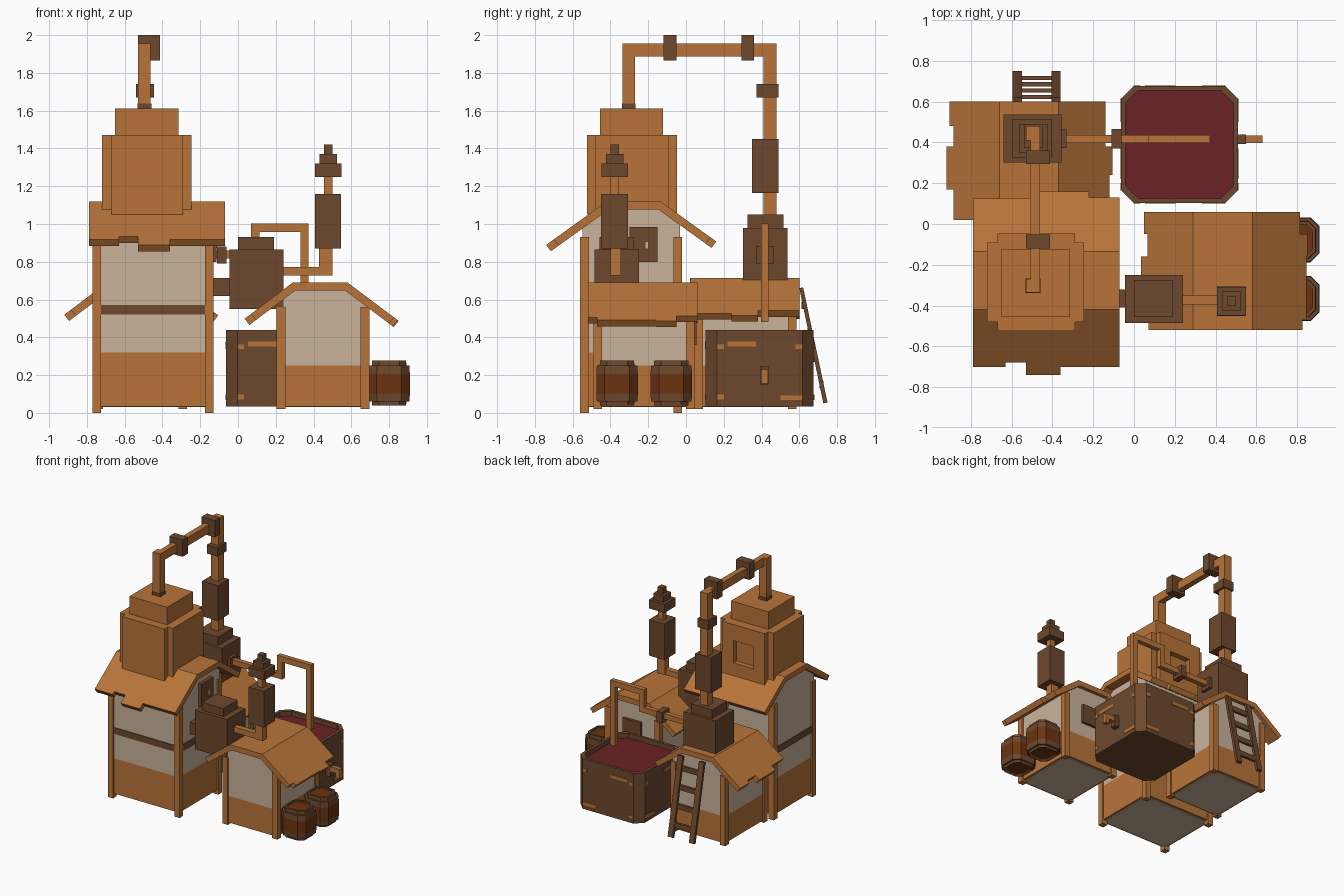
import bpy, bmesh, math
from mathutils import Vector

if "Cube" in bpy.data.objects:
    bpy.data.objects.remove(bpy.data.objects["Cube"])


def material(name, rgb):
    m = bpy.data.materials.new(name)
    m.diffuse_color = (*rgb, 1)
    m.use_nodes = True
    m.node_tree.nodes["Principled BSDF"].inputs["Base Color"].default_value = m.diffuse_color
    return m


WOOD = material("orange_wood", (0.48, 0.175, 0.042))
PLASTER = material("plaster", (0.59, 0.45, 0.33))
DARK = material("dark_brown", (0.155, 0.066, 0.027))
CASK = material("red_brown_wood", (0.15, 0.033, 0.005))
WINE = material("wine", (0.15, 0.016, 0.02))


def finish(name, bm, mats):
    bmesh.ops.recalc_face_normals(bm, faces=bm.faces)
    me = bpy.data.meshes.new(name)
    bm.to_mesh(me)
    bm.free()
    for m in mats:
        me.materials.append(m)
    ob = bpy.data.objects.new(name, me)
    bpy.context.collection.objects.link(ob)
    return ob


def skin(name, loops, mats, rule=None):
    """Join equal-length loops of points with quads and cap both ends."""
    bm = bmesh.new()
    rows = [[bm.verts.new(p) for p in loop] for loop in loops]
    n = len(rows[0])
    for a, b in zip(rows, rows[1:]):
        for i in range(n):
            bm.faces.new((a[i], a[(i + 1) % n], b[(i + 1) % n], b[i]))
    bm.faces.new(rows[0])
    bm.faces.new(rows[-1])
    if rule:
        for f in bm.faces:
            f.material_index = rule(f.calc_center_median())
    return finish(name, bm, mats)


def box(name, x0, x1, y0, y1, z0, z1, mat):
    return skin(name, [[(x0, y0, z), (x1, y0, z), (x1, y1, z), (x0, y1, z)] for z in (z0, z1)], [mat])


def extrude(name, profile, a0, a1, along, mat):
    """Extrude a (u, z) profile along x or y."""
    place = (lambda u, z, a: (a, u, z)) if along == 'x' else (lambda u, z, a: (u, a, z))
    return skin(name, [[place(u, z, a) for u, z in profile] for a in (a0, a1)], [mat])


def octagon(cx, cy, hx, hy, c, z):
    return [(cx + x, cy + y, z) for x, y in (
        (-hx + c, -hy), (hx - c, -hy), (hx, -hy + c), (hx, hy - c),
        (hx - c, hy), (-hx + c, hy), (-hx, hy - c), (-hx, -hy + c))]


# ---- houses: base, plaster gable, corner posts, ragged roof ----
def house(name, x0, x1, y0, y1, base, along, flat, top, slope, strips, post_top):
    p = 0.012
    box(name + "_base", x0 + p, x1 - p, y0 + p, y1 - p, 0.035, base, WOOD)
    u0, u1 = (x0 + p, x1 - p) if along == 'y' else (y0 + p, y1 - p)
    a0, a1 = (y0 + p, y1 - p) if along == 'y' else (x0 + p, x1 - p)
    f0, f1 = flat
    under = top - 0.035
    wall = [(u0, base), (u1, base), (u1, under - slope * (u1 - f1)),
            (f1, under), (f0, under), (u0, under - slope * (f0 - u0))]
    extrude(name + "_plaster_wall", wall, a0, a1, along, PLASTER)
    # underside of the house
    box(name + "_floor", x0 + 0.03, x1 - 0.03, y0 + 0.03, y1 - 0.03, 0.03, 0.04, PLASTER)
    w = 0.046
    for i, px in enumerate((x0, x1 - w)):
        for j, py in enumerate((y0, y1 - w)):
            box(f"{name}_post_{i}{j}", px, px + w, py, py + w, 0.0 if base > 0.3 else 0.02, post_top, WOOD)
    # roof strips with uneven eaves
    t = 0.042
    L = math.hypot(1, slope)
    nx, nz = t * slope / L, t / L
    k = (t - nz) / slope
    for i, (s0, s1, e0, e1) in enumerate(strips):
        z0, z1 = top - slope * (f0 - e0), top - slope * (e1 - f1)
        prof = [(e0, z0), (f0, top), (f1, top), (e1, z1), (e1 - nx, z1 - nz),
                (f1 - nx + k, top - t), (f0 + nx - k, top - t), (e0 + nx, z0 - nz)]
        extrude(f"{name}_roof_{i}", prof, s0, s1, along, WOOD)


house("tower", -0.77, -0.13, -0.56, -0.02, 0.32, 'x', (-0.42, -0.135), 1.12, 0.72,
      [(-0.79, -0.63, -0.70, 0.125), (-0.63, -0.53, -0.68, 0.125), (-0.53, -0.46, -0.74, 0.125),
       (-0.46, -0.36, -0.74, 0.16), (-0.36, -0.22, -0.70, 0.16), (-0.22, -0.07, -0.70, 0.13)], 0.93)
house("right_house", 0.205, 0.695, -0.49, 0.045, 0.25, 'y', (0.29, 0.58), 0.69, 0.75,
      [(-0.52, -0.47, 0.07, 0.825), (-0.47, -0.27, 0.07, 0.845), (-0.27, -0.16, 0.035, 0.845),
       (-0.16, -0.05, 0.065, 0.85), (-0.05, 0.06, 0.05, 0.815)], 0.56)
house("back_house", -0.76, -0.27, 0.045, 0.585, 0.25, 'y', (-0.66, -0.37), 0.715, 0.75,
      [(0.02, 0.17, -0.885, -0.12), (0.17, 0.24, -0.92, -0.12), (0.24, 0.38, -0.92, -0.105),
       (0.38, 0.48, -0.885, -0.14), (0.48, 0.60, -0.905, -0.14)], 0.58)

# tower belt beam and windows
box("tower_belt", -0.765, -0.135, -0.555, -0.025, 0.52, 0.57, DARK)
box("tower_window", -0.145, -0.115, -0.30, -0.15, 0.80, 0.985, DARK)
box("tower_window_glint", -0.116, -0.112, -0.215, -0.20, 0.87, 0.905, PLASTER)
box("back_window", 0.37, 0.53, 0.03, 0.055, 0.36, 0.51, DARK)

# ---- furnace on the tower, with an opening at the back ----
box("furnace_core", -0.72, -0.245, -0.48, -0.09, 1.0, 1.47, WOOD)
box("furnace_front", -0.67, -0.29, -0.525, -0.40, 1.05, 1.47, WOOD)
for n, (x0, x1, z0, z1) in {"left": (-0.39, -0.29, 1.0, 1.47), "right": (-0.67, -0.57, 1.0, 1.47),
                            "bottom": (-0.57, -0.39, 1.0, 1.16), "top": (-0.57, -0.39, 1.34, 1.47)}.items():
    box("furnace_opening_" + n, x0, x1, -0.09, -0.047, z0, z1, WOOD)
box("furnace_cap", -0.65, -0.315, -0.455, -0.123, 1.47, 1.612, WOOD)

# ---- tall pipe from the furnace to the rear still ----
box("tall_pipe_riser", -0.53, -0.462, -0.335, -0.27, 1.60, 1.955, WOOD)
box("tall_pipe_riser_collar", -0.533, -0.459, -0.338, -0.267, 1.61, 1.637, DARK)
box("tall_pipe_top", -0.507, -0.462, -0.27, 0.41, 1.887, 1.955, WOOD)
box("tall_pipe_drop", -0.53, -0.462, 0.41, 0.48, 1.03, 1.955, WOOD)
for i, y in enumerate((-0.085, 0.327)):
    box(f"tall_pipe_collar_{i}", -0.53, -0.412, y - 0.034, y + 0.034, 1.865, 2.0, DARK)
box("tall_pipe_drop_collar", -0.54, -0.445, 0.373, 0.49, 1.67, 1.74, DARK)
box("tall_pipe_condenser", -0.565, -0.425, 0.35, 0.49, 1.165, 1.45, DARK)

# ---- rear still and its pipe to the vat ----
box("rear_still", -0.64, -0.355, 0.302, 0.537, 0.66, 0.98, DARK)
box("rear_still_cap", -0.595, -0.405, 0.325, 0.515, 0.98, 1.05, DARK)
box("rear_still_flange", -0.355, -0.33, 0.373, 0.463, 0.79, 0.88, DARK)
box("vat_pipe_feed", -0.34, 0.115, 0.398, 0.436, 0.817, 0.86, WOOD)
box("vat_pipe_collar", -0.11, -0.062, 0.37, 0.465, 0.79, 0.88, DARK)
box("vat_pipe_riser", 0.07, 0.115, 0.398, 0.436, 0.86, 1.003, WOOD)
box("vat_pipe_top", 0.115, 0.33, 0.398, 0.436, 0.957, 1.003, WOOD)
box("vat_pipe_spout", 0.33, 0.373, 0.398, 0.436, 0.48, 1.003, WOOD)

# ---- side still with its chimney above the right house ----
box("side_still", -0.045, 0.24, -0.485, -0.25, 0.55, 0.865, DARK)
box("side_still_cap", 0.0, 0.19, -0.457, -0.275, 0.865, 0.93, DARK)
box("side_still_flange", -0.15, -0.045, -0.41, -0.32, 0.62, 0.713, DARK)
box("side_still_pipe", 0.24, 0.43, -0.395, -0.35, 0.728, 0.772, WOOD)
box("side_chimney_pipe", 0.43, 0.50, -0.40, -0.345, 0.728, 0.88, WOOD)
box("side_chimney_condenser", 0.408, 0.546, -0.45, -0.307, 0.87, 1.16, DARK)
box("side_chimney_neck", 0.455, 0.50, -0.40, -0.355, 1.16, 1.25, WOOD)
for i, (h, z0, z1) in enumerate(((0.07, 1.25, 1.32), (0.046, 1.32, 1.37), (0.023, 1.37, 1.42))):
    box(f"side_chimney_cap_{i}", 0.478 - h, 0.478 + h, -0.378 - h, -0.378 + h, z0, z1, DARK)

# ---- wine vat: walls, wine, hoop pieces and tap ----
VX, VY, VH = 0.223, 0.39, 0.286
skin("vat", [octagon(VX, VY, VH - d, VH - d, 0.06, z) for d, z in
             ((0, 0.035), (0, 0.44), (0.022, 0.44), (0.022, 0.395))], [DARK])
skin("vat_wine", [octagon(VX, VY, VH - 0.02, VH - 0.02, 0.06, z) for z in (0.393, 0.402)], [WINE])
for i, (s0, s1, z) in enumerate(((-0.17, -0.02, 0.365), (0.19, 0.226, 0.35), (-0.226, -0.19, 0.35),
                                 (-0.226, -0.19, 0.085), (0.11, 0.226, 0.08))):
    for side in (-1, 1):
        e0, e1 = sorted((side * (VH - 0.01), side * (VH + 0.003)))
        box(f"vat_hoop_x_{i}_{side}", VX + e0, VX + e1, VY + s0, VY + s1, z - 0.013, z + 0.013, WOOD)
        box(f"vat_hoop_y_{i}_{side}", VX + s0, VX + s1, VY + e0, VY + e1, z - 0.013, z + 0.013, WOOD)
box("tap_base", 0.505, 0.55, 0.392, 0.438, 0.15, 0.245, DARK)
box("tap_spout", 0.55, 0.63, 0.397, 0.433, 0.19, 0.23, WOOD)
box("tap_mouth", 0.595, 0.63, 0.397, 0.433, 0.155, 0.19, WOOD)

# ---- barrels beside the right house ----
for i, y in enumerate((-0.365, -0.078)):
    rings = [(0.075, 0.05), (0.09, 0.04), (0.092, 0.06), (0.107, 0.06), (0.11, 0.10), (0.11, 0.205),
             (0.107, 0.25), (0.092, 0.25), (0.09, 0.277), (0.075, 0.277), (0.075, 0.265)]
    skin(f"barrel_{i}", [octagon(0.80, y, r, r, r * 0.4, z) for r, z in rings], [DARK, CASK],
         lambda c, y=y: int(0.1 < c.z < 0.205 or (abs(c.x - 0.8) < 0.01 and abs(c.y - y) < 0.01)))

# ---- ladder leaning on the back house ----
def lean(z):
    return 0.60 + (0.66 - z) * 0.225


for i, x in enumerate((-0.595, -0.405)):
    extrude(f"ladder_rail_{i}", [(lean(0.66), 0.66), (lean(0.66) + 0.02, 0.665),
                                 (lean(0.05) + 0.012, 0.055), (lean(0.05) - 0.01, 0.05)],
            x, x + 0.045, 'x', DARK)
for i in range(4):
    z = 0.15 + i * 0.14
    box(f"ladder_rung_{i}", -0.55, -0.405, lean(z) - 0.008, lean(z) + 0.012, z - 0.02, z + 0.02, DARK)
